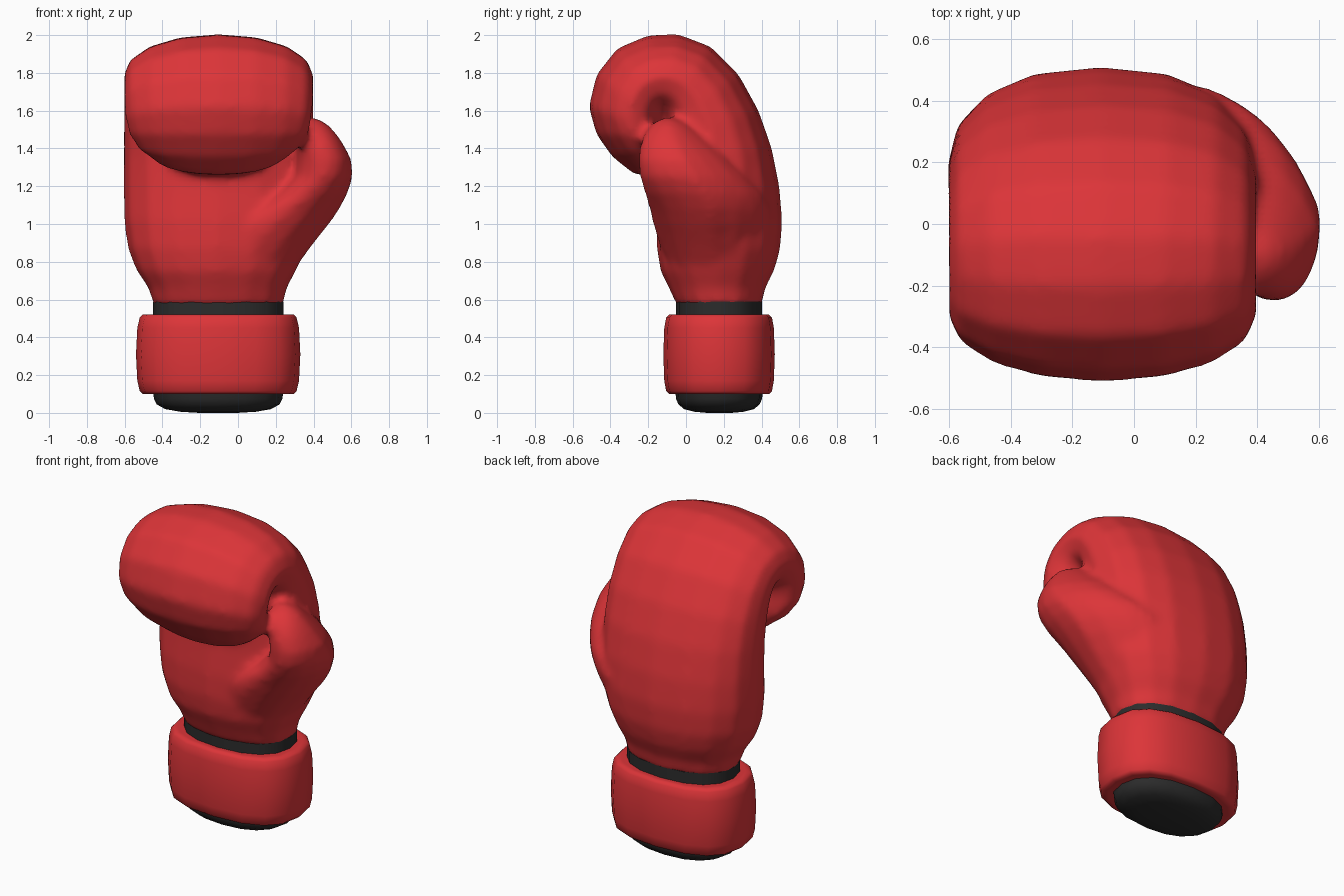
import bpy, bmesh, math
from mathutils import Vector

if "Cube" in bpy.data.objects:
    bpy.data.objects.remove(bpy.data.objects["Cube"])

SEG = 16


def material(name, rgb):
    m = bpy.data.materials.new(name)
    m.diffuse_color = (*rgb, 1)
    m.use_nodes = True
    m.node_tree.nodes["Principled BSDF"].inputs["Base Color"].default_value = m.diffuse_color
    return m


red = material("red_leather", (0.72, 0.035, 0.04))
black = material("black_lining", (0.025, 0.025, 0.025))


def ring(c, u, v, n=2.3):
    """Superellipse loop around c, spanned by half-axes u and v."""
    pts = []
    for i in range(SEG):
        a = 2 * math.pi * i / SEG
        ca, sa = math.cos(a), math.sin(a)
        x = math.copysign(abs(ca) ** (2 / n), ca)
        y = math.copysign(abs(sa) ** (2 / n), sa)
        pts.append(Vector(c) + Vector(u) * x + Vector(v) * y)
    return pts


def add_loft(bm, rings):
    loops = [[bm.verts.new(p) for p in r] for r in rings]
    faces = []
    for a, b in zip(loops, loops[1:]):
        for i in range(SEG):
            j = (i + 1) % SEG
            faces.append(bm.faces.new((a[i], a[j], b[j], b[i])))
    faces.append(bm.faces.new(loops[0][::-1]))
    faces.append(bm.faces.new(loops[-1]))
    bmesh.ops.recalc_face_normals(bm, faces=faces)


def loft(name, parts, mat):
    """One object from one or more lofted shells."""
    bm = bmesh.new()
    for rings in parts:
        add_loft(bm, rings)
    me = bpy.data.meshes.new(name)
    bm.to_mesh(me)
    bm.free()
    me.materials.append(mat)
    ob = bpy.data.objects.new(name, me)
    bpy.context.collection.objects.link(ob)
    bpy.ops.object.select_all(action='DESELECT')
    ob.select_set(True)
    bpy.context.view_layer.objects.active = ob
    bpy.ops.object.shade_smooth_by_angle(angle=math.radians(65))
    return ob


# Hand and curled fist: outer y, z, inner y, z, left x, right x
hand = [
    (.40, .57, -.05, .57, -.45, .24), (.42, .66, -.09, .66, -.475, .26),
    (.47, .76, -.135, .75, -.54, .31), (.50, .87, -.155, .87, -.585, .36),
    (.51, 1.02, -.155, 1.02, -.605, .39), (.495, 1.20, -.14, 1.18, -.608, .395),
    (.455, 1.40, -.13, 1.34, -.608, .40), (.385, 1.60, -.13, 1.44, -.608, .402),
    (.28, 1.79, -.13, 1.50, -.608, .402), (.13, 1.94, -.125, 1.54, -.608, .402),
    (-.04, 2.005, -.12, 1.55, -.608, .402), (-.20, 2.0, -.115, 1.55, -.608, .402),
    (-.365, 1.93, -.11, 1.54, -.608, .402), (-.475, 1.79, -.10, 1.52, -.608, .402),
    (-.515, 1.62, -.09, 1.50, -.60, .395), (-.475, 1.475, -.08, 1.47, -.58, .375),
    (-.39, 1.355, -.075, 1.44, -.53, .32), (-.27, 1.26, -.07, 1.41, -.43, .22),
    (-.14, 1.26, -.06, 1.39, -.33, .12),
]
fist = []
for k, (oy, oz, iy, iz, xl, xr) in enumerate(hand):
    n = 2.3 - .25 * min(1, max(0, (k - 7) / 4))
    fist.append(ring(((xl + xr) / 2, (oy + iy) / 2, (oz + iz) / 2),
                     ((xr - xl) / 2, 0, 0),
                     (0, (oy - iy) / 2, (oz - iz) / 2), n))

# Thumb: z, left x, right x, front y, back y
thumb_rows = [
    (.62, -.25, .20, .00, .32), (.72, -.25, .27, -.06, .36),
    (.80, -.25, .33, -.11, .40), (.90, -.20, .405, -.145, .43),
    (1.0, -.10, .485, -.175, .46), (1.08, .02, .54, -.195, .46),
    (1.16, .18, .582, -.22, .41), (1.25, .29, .610, -.246, .32),
    (1.34, .31, .603, -.255, .23), (1.42, .305, .562, -.245, .145),
    (1.48, .295, .522, -.22, .075), (1.53, .30, .475, -.18, .015),
    (1.562, .34, .42, -.13, -.06),
]
thumb = []
for z, xl, xr, yf, yb in thumb_rows:
    yc = (yb + yf) / 2
    pts = ring(((xl + xr) / 2, yc, z),
               ((xr - xl) / 2, 0, 0), (0, (yb - yf) / 2, 0), 2.15)
    for p in pts:  # the back half leans in towards the hand
        p.x -= .4 * max(0, p.y - yc) * min(1, max(0, (z - .8) / .25))
    thumb.append(pts)

# Merge both shells and soften the seam
mitt = loft("mitt_with_thumb", [fist, thumb], red)
mod = mitt.modifiers.new("blend", 'REMESH')
mod.mode = 'VOXEL'
mod.voxel_size = .022
mod.use_smooth_shade = True
mod = mitt.modifiers.new("soften", 'SMOOTH')
mod.factor = .5
mod.iterations = 9


def stack(name, levels, mat, n):
    """Upright wrist part from (z, half width x, half depth y) levels."""
    loft(name, [[ring((-.105, .175, z), (a, 0, 0), (0, b, 0), n)
                 for z, a, b in levels]], mat)


# Wrist cuff with rounded rims
stack("cuff", [(.10, .37, .245), (.10, .40, .265), (.115, .415, .28),
               (.17, .428, .29), (.31, .435, .295), (.45, .428, .29),
               (.505, .415, .28), (.52, .40, .265), (.52, .37, .245)], red, 2.5)

# Black wrist band and domed underside
stack("wrist_band", [(.45, .345, .227), (.59, .345, .227)], black, 2.3)
stack("base_lining", [(.0, .10, .065), (.006, .20, .13), (.02, .28, .185),
                      (.045, .325, .215), (.075, .34, .228),
                      (.13, .347, .232)], black, 2.3)
